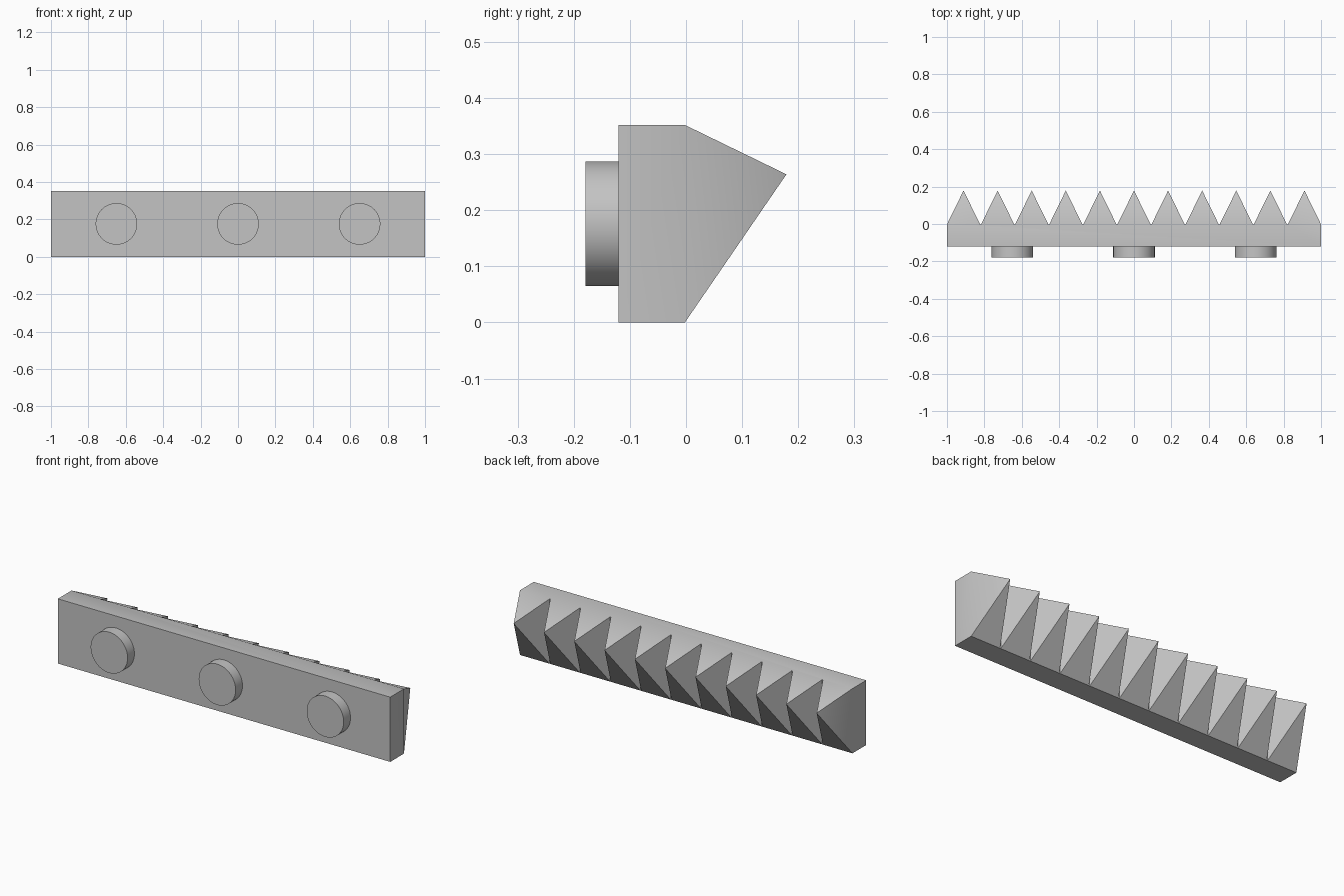
import bpy
import bmesh
import math

HEIGHT = 0.352
FRONT_Y, TOOTH_Y, TIP_Y, STUD_Y = -0.12, -0.002, 0.179, -0.179
TIP_Z = 0.264
TEETH = 11
GAP = 0.005
WIDTH = (2 - GAP * (TEETH - 1)) / TEETH
STUD_RADIUS = 0.111

if "Cube" in bpy.data.objects:
    bpy.data.objects.remove(bpy.data.objects["Cube"], do_unlink=True)

grey = bpy.data.materials.new("plain grey")
grey.use_nodes = True
colour = (0.55, 0.55, 0.55, 1)
grey.diffuse_color = colour
grey.node_tree.nodes["Principled BSDF"].inputs["Base Color"].default_value = colour


def finish(obj):
    obj.data.materials.append(grey)
    bpy.ops.object.select_all(action="DESELECT")
    obj.select_set(True)
    bpy.context.view_layer.objects.active = obj
    bpy.ops.object.shade_smooth_by_angle(angle=math.radians(30))


# Bar with a row of pyramid teeth along its back
bm = bmesh.new()
front_low, front_high = [
    [bm.verts.new((x, FRONT_Y, z)) for x in (-1, 1)] for z in (0, HEIGHT)]
low, high = [], []
for i in range(TEETH):
    left = -1 + i * (WIDTH + GAP)
    for x in (left, left + WIDTH):
        low.append(bm.verts.new((x, TOOTH_Y, 0)))
        high.append(bm.verts.new((x, TOOTH_Y, HEIGHT)))

bm.faces.new((front_low[0], front_low[1], front_high[1], front_high[0]))
bm.faces.new(front_high + high[::-1])
bm.faces.new(front_low[::-1] + low)
for side in (0, -1):
    bm.faces.new((front_low[side], front_high[side], high[side], low[side]))

for i in range(len(low) - 1):
    ring = (low[i], low[i + 1], high[i + 1], high[i])
    if i % 2:
        bm.faces.new(ring)  # narrow valley between teeth
    else:
        tip = bm.verts.new(((low[i].co.x + low[i + 1].co.x) / 2, TIP_Y, TIP_Z))
        for j in range(4):
            bm.faces.new((ring[j], ring[(j + 1) % 4], tip))
bmesh.ops.recalc_face_normals(bm, faces=bm.faces)
mesh = bpy.data.meshes.new("toothed_bar")
bm.to_mesh(mesh)
bm.free()
bar = bpy.data.objects.new("toothed_bar", mesh)
bpy.context.collection.objects.link(bar)
finish(bar)

# Round studs on the front
for name, x in (("right_stud", -0.65), ("middle_stud", 0), ("left_stud", 0.65)):
    bpy.ops.mesh.primitive_cylinder_add(
        vertices=64, radius=STUD_RADIUS, depth=FRONT_Y - STUD_Y,
        location=(x, (FRONT_Y + STUD_Y) / 2, HEIGHT / 2),
        rotation=(math.pi / 2, 0, 0))
    stud = bpy.context.object
    stud.name = name
    finish(stud)
